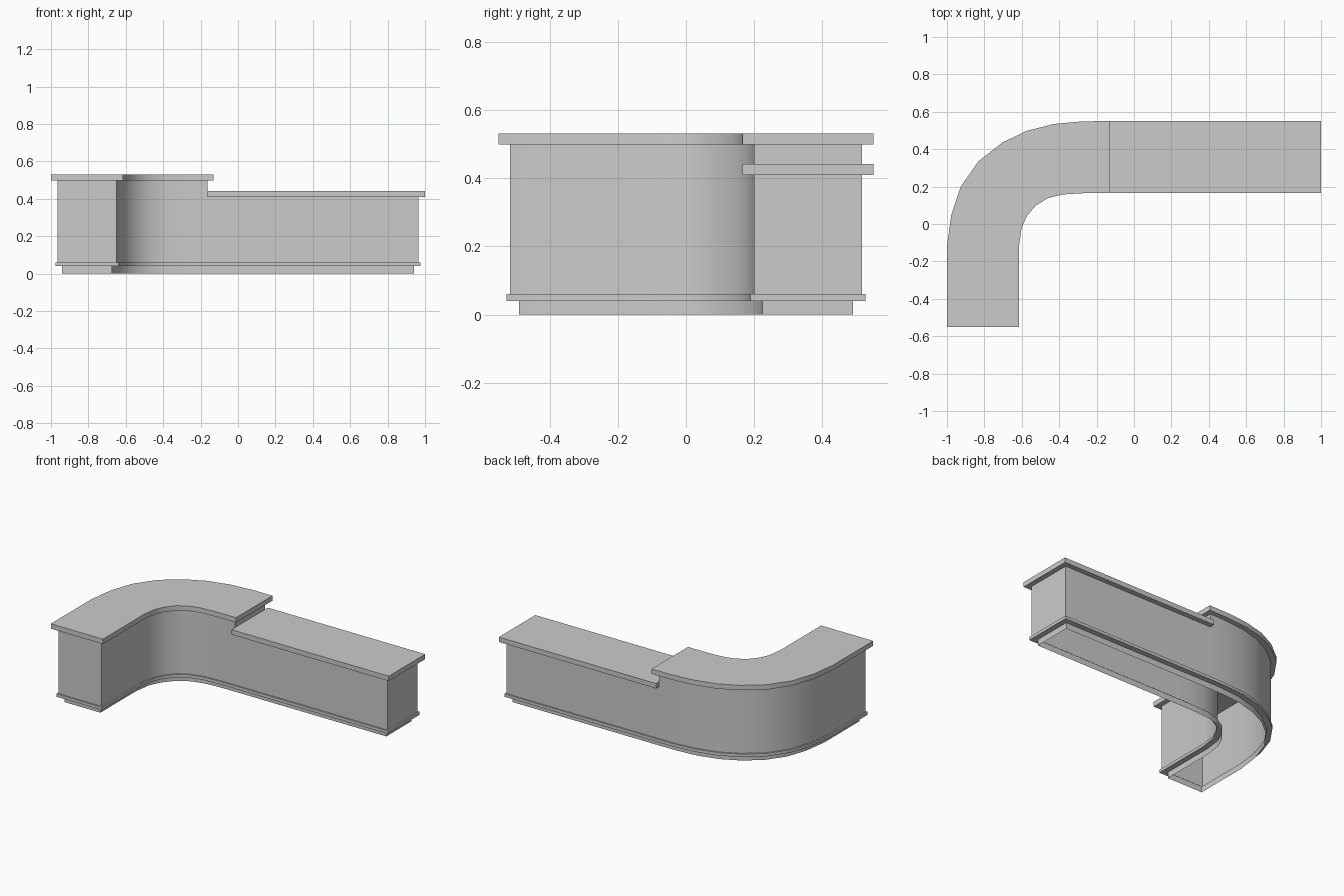
import bpy, bmesh, math
from mathutils import Vector

if "Cube" in bpy.data.objects:
    bpy.data.objects.remove(bpy.data.objects["Cube"])

SPLIT = -0.163          # where the tall counter steps down to the low one
Y0, Y1 = 0.165, 0.55    # inner and outer side of the straight wing

# Plan of the curved wing, counter-clockwise from the outer bend to the inner bend
bend = [(-0.27, 0.549), (-0.428, 0.535), (-0.578, 0.497), (-0.706, 0.434),
        (-0.832, 0.335), (-0.926, 0.2), (-0.977, 0.048), (-1, -0.12),
        (-1, -0.55), (-0.615, -0.55),
        (-0.615, -0.12), (-0.601, -0.02), (-0.572, 0.043), (-0.524, 0.1),
        (-0.46, 0.138), (-0.38, 0.158), (-0.273, 0.1645)]
plan = [(1, Y0), (1, Y1), (SPLIT, Y1)] + bend + [(SPLIT, Y0)]


def inset(pts, d):
    """Move every side of a counter-clockwise outline inwards by d."""
    out = []
    for i, p in enumerate(pts):
        a, p, b = Vector(pts[i - 1]), Vector(p), Vector(pts[(i + 1) % len(pts)])
        u, v = (p - a).normalized(), (b - p).normalized()
        n1, n2 = Vector((-u.y, u.x)), Vector((-v.y, v.x))
        out.append(tuple(p + (n1 + n2) * d / (1 + n1.dot(n2))))
    return out


def wall(bm, lo, z0, hi, z1, keep=lambda a, b: True):
    """Band of quads between two outlines."""
    n = len(lo)
    for i in range(n):
        j = (i + 1) % n
        if keep(lo[i], lo[j]):
            bm.faces.new([bm.verts.new((*p, z)) for p, z in
                          ((lo[i], z0), (lo[j], z0), (hi[j], z1), (hi[i], z1))])


def finish(bm, name):
    bmesh.ops.remove_doubles(bm, verts=bm.verts, dist=1e-5)
    mesh = bpy.data.meshes.new(name)
    bm.to_mesh(mesh)
    bm.free()
    ob = bpy.data.objects.new(name, mesh)
    bpy.context.collection.objects.link(ob)
    bpy.ops.object.select_all(action='DESELECT')
    ob.select_set(True)
    bpy.context.view_layer.objects.active = ob
    bpy.ops.object.shade_smooth_by_angle(angle=math.radians(30))


def slab(name, pts, z0, z1):
    bm = bmesh.new()
    wall(bm, pts, z0, pts, z1)
    bm.faces.new([bm.verts.new((*p, z1)) for p in pts])
    bm.faces.new([bm.verts.new((*p, z0)) for p in reversed(pts)])
    finish(bm, name)


plinth, ledge, body = inset(plan, 0.06), inset(plan, 0.024), inset(plan, 0.034)

# Recessed plinth, open underneath
bm = bmesh.new()
wall(bm, plinth, 0, plinth, 0.04)
finish(bm, "plinth")

# Skirting ledge running round the foot of the body
bm = bmesh.new()
wall(bm, plinth, 0.04, ledge, 0.04)
wall(bm, ledge, 0.04, ledge, 0.06)
wall(bm, ledge, 0.06, body, 0.06)
finish(bm, "skirting_ledge")

# Hollow body: full outline below, raised only along the curved wing
bm = bmesh.new()
wall(bm, body, 0.06, body, 0.41)
wall(bm, body, 0.41, body, 0.5,
     lambda a, b: max(a[0], b[0]) < SPLIT + 0.001)
ya, yb = body[-1][1], body[2][1]
bm.faces.new([bm.verts.new((SPLIT, y, z)) for y, z in
              ((ya, 0.41), (yb, 0.41), (yb, 0.5), (ya, 0.5))])
finish(bm, "desk_body")

# Counter tops
slab("high_counter", [(-0.13, Y0), (-0.13, Y1)] + bend, 0.498, 0.531)
slab("low_counter", [(1, Y0), (1, Y1), (SPLIT, Y1), (SPLIT, Y0)], 0.409, 0.442)
